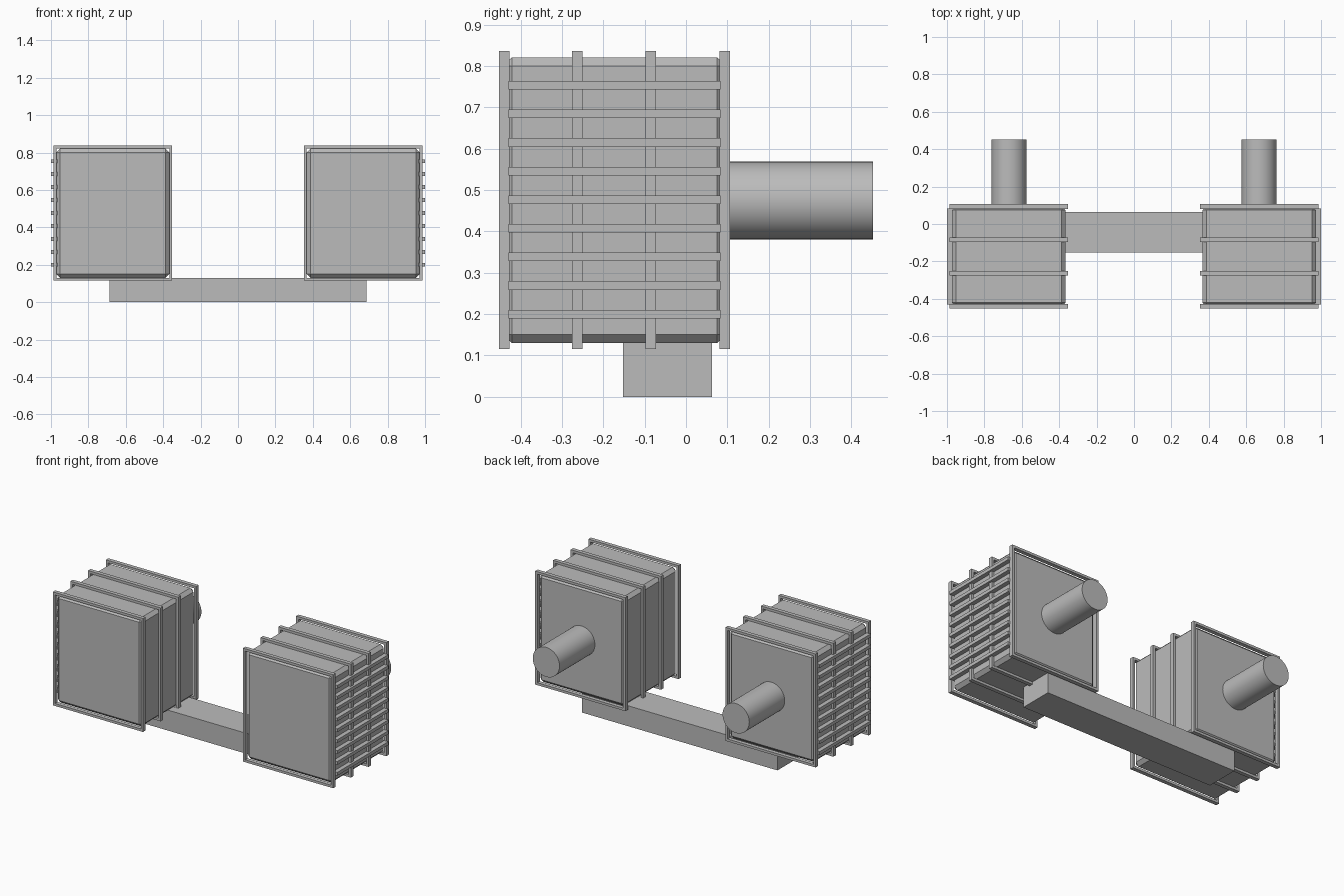
import bpy, bmesh, math
from mathutils import Matrix, Vector

if "Cube" in bpy.data.objects:
    bpy.data.objects.remove(bpy.data.objects["Cube"])

grey = bpy.data.materials.new("plain grey")
grey.diffuse_color = (0.5, 0.5, 0.5, 1)
grey.use_nodes = True
grey.node_tree.nodes["Principled BSDF"].inputs["Base Color"].default_value = grey.diffuse_color


def finish(name, bm):
    bmesh.ops.recalc_face_normals(bm, faces=bm.faces)
    mesh = bpy.data.meshes.new(name)
    bm.to_mesh(mesh)
    bm.free()
    mesh.materials.append(grey)
    obj = bpy.data.objects.new(name, mesh)
    bpy.context.collection.objects.link(obj)
    return obj


def box(name, x, y, z, chamfer=0):
    lo, hi = Vector((min(x), y[0], z[0])), Vector((max(x), y[1], z[1]))
    bm = bmesh.new()
    bmesh.ops.create_cube(bm, size=1, matrix=Matrix.Translation((lo + hi) / 2)
                          @ Matrix.Diagonal((*(hi - lo), 1)))
    if chamfer:
        bmesh.ops.bevel(bm, geom=bm.edges[:], offset=chamfer, segments=1,
                        affect='EDGES')
    return finish(name, bm)


def ring(name, x, y, z, wall):
    # rectangular hoop: outer and inner loops at both ends, bridged
    bm = bmesh.new()
    x0, x1 = min(x), max(x)
    loops = []
    for inset, yy in ((0, y[0]), (0, y[1]), (wall, y[1]), (wall, y[0])):
        a, b, c, d = x0 + inset, x1 - inset, z[0] + inset, z[1] - inset
        loops.append([bm.verts.new(p) for p in
                      ((a, yy, c), (b, yy, c), (b, yy, d), (a, yy, d))])
    for i in range(4):
        p, q = loops[i], loops[(i + 1) % 4]
        for j in range(4):
            k = (j + 1) % 4
            bm.faces.new((p[j], p[k], q[k], q[j]))
    return finish(name, bm)


def pipe(name, x, z, radius, y):
    bm = bmesh.new()
    bmesh.ops.create_cone(bm, cap_ends=True, segments=48, radius1=radius,
                          radius2=radius, depth=y[1] - y[0],
                          matrix=Matrix.Translation((x, sum(y) / 2, z))
                          @ Matrix.Rotation(math.pi / 2, 4, 'X'))
    for f in bm.faces:
        f.smooth = len(f.verts) == 4
    for e in bm.edges:
        e.smooth = all(f.smooth for f in e.link_faces)
    return finish(name, bm)


# beam joining the two housings
box("base_beam", (-0.688, 0.688), (-0.152, 0.063), (0, 0.13))

for side, s in (("left", -1), ("right", 1)):
    # chamfered housing
    box(f"{side}_housing", (s * 0.367, s * 0.972), (-0.442, 0.096),
        (0.13, 0.821), 0.021)
    # hoops around the housing
    for i, y in enumerate((-0.44, -0.263, -0.085, 0.094)):
        ring(f"{side}_hoop_{i + 1}", (s * 0.352, s * 0.987),
             (y - 0.0125, y + 0.0125), (0.115, 0.837), 0.0155)
    # horizontal ribs on the outer wall
    for i in range(9):
        z = 0.2 + i * 0.0692
        box(f"{side}_rib_{i + 1}", (s * 0.965, s * 1.0), (-0.43, 0.084),
            (z - 0.0105, z + 0.0105))
    # pipe at the back
    pipe(f"{side}_pipe", s * 0.668, 0.475, 0.094, (0.08, 0.452))
